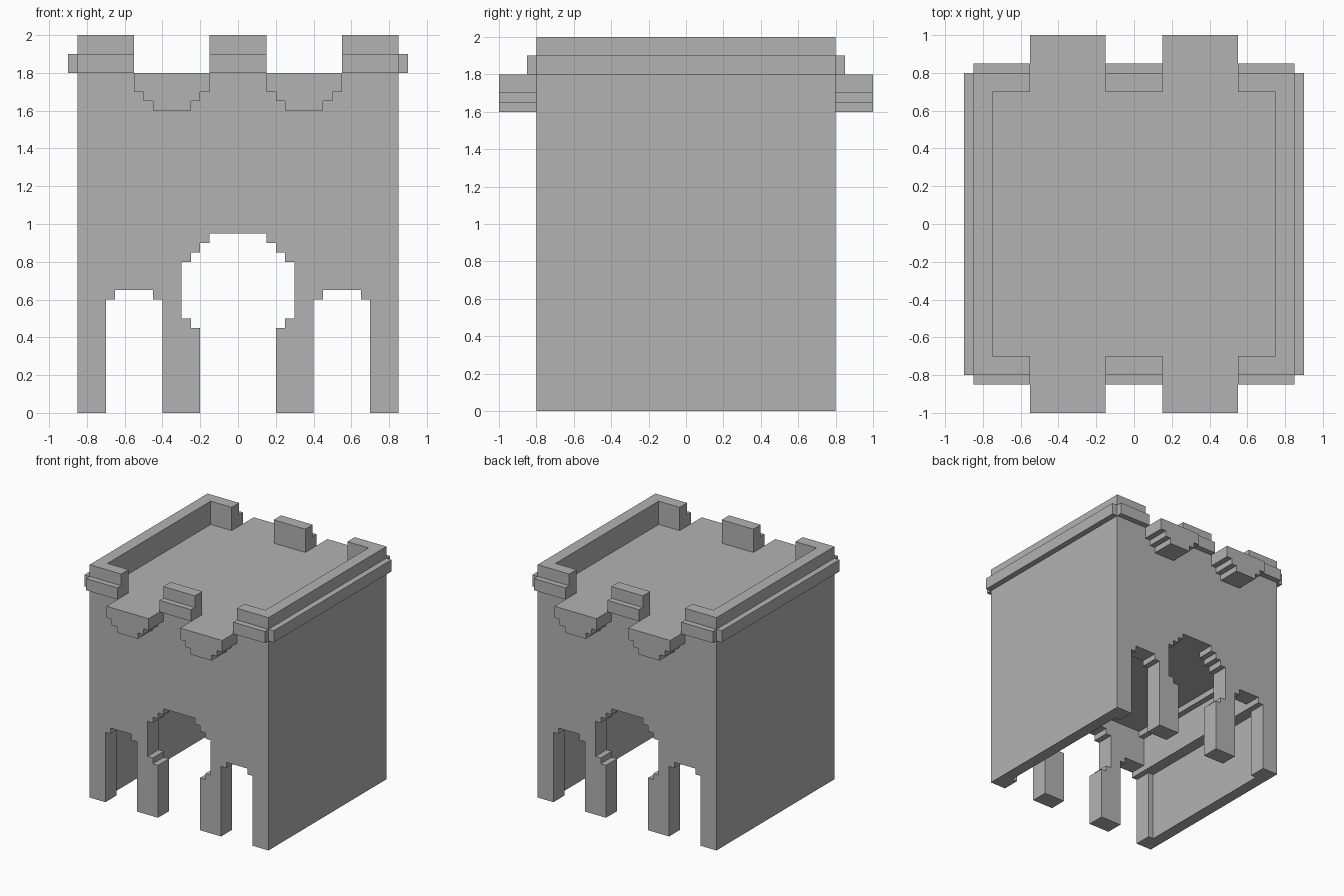
import bpy
import bmesh

if "Cube" in bpy.data.objects:
    bpy.data.objects.remove(bpy.data.objects["Cube"], do_unlink=True)

stone = bpy.data.materials.new("grey_stone")
stone.use_nodes = True
GREY = (0.45, 0.45, 0.45, 1.0)
stone.diffuse_color = GREY
stone.node_tree.nodes["Principled BSDF"].inputs["Base Color"].default_value = GREY


def extrude_profile(name, outline, y0, y1):
    """Extrude an (x, z) outline from y0 to y1."""
    bm = bmesh.new()
    face = bm.faces.new([bm.verts.new((x, y0, z)) for x, z in outline])
    moved = bmesh.ops.extrude_face_region(bm, geom=[face])["geom"]
    verts = [v for v in moved if isinstance(v, bmesh.types.BMVert)]
    bmesh.ops.translate(bm, verts=verts, vec=(0, y1 - y0, 0))
    bmesh.ops.recalc_face_normals(bm, faces=bm.faces)
    mesh = bpy.data.meshes.new(name)
    bm.to_mesh(mesh)
    bm.free()
    mesh.materials.append(stone)
    obj = bpy.data.objects.new(name, mesh)
    bpy.context.collection.objects.link(obj)
    return obj


def box(name, x0, x1, y0, y1, z0, z1):
    return extrude_profile(name, [(x0, z0), (x1, z0), (x1, z1), (x0, z1)], y0, y1)


def stepped(cx, steps):
    """Symmetric stepped outline, left side up then right side down.
    Each step is (half width, bottom, top)."""
    left = [p for w, a, b in steps for p in ((cx - w, a), (cx - w, b))]
    right = [(2 * cx - x, z) for x, z in reversed(left)]
    return left + right


W, H = 0.85, 1.8           # half width and deck height
D, INNER = 0.8, 0.65       # outer and inner half depth

# Openings of the end walls and the section of the hall
side_arch = [(0.15, 0, 0.6), (0.1, 0.6, 0.65)]
main_arch = [(0.2, 0, 0.45), (0.25, 0.45, 0.5), (0.3, 0.5, 0.8),
             (0.25, 0.8, 0.85), (0.2, 0.85, 0.9), (0.15, 0.9, 0.95)]
hall = [(0.75, 0, 0.6), (0.65, 0.6, 0.9), (0.6, 0.9, 0.95)]
frame_start, frame_end = [(-W, H), (-W, 0)], [(W, 0), (W, H)]
wall = (frame_start + stepped(-0.55, side_arch) + stepped(0, main_arch)
        + stepped(0.55, side_arch) + frame_end)

# Hall shell: side walls, stepped ceiling and roof deck
extrude_profile("hall_shell", frame_start + stepped(0, hall) + frame_end, -INNER, INNER)

spout = [(0.1, 1.6, 1.65), (0.15, 1.65, 1.7), (0.2, 1.7, H)]

for label, s in (("front", -1), ("back", 1)):
    # Arched end wall
    extrude_profile(label + "_wall", wall, s * INNER, s * D)
    # Stepped brackets level with the deck
    for side, cx in (("right", -0.35), ("left", 0.35)):
        extrude_profile(f"{label}_{side}_bracket", stepped(cx, spout), s * D, s * 1.0)
    # Battlements with their outer ledge
    for side, x0, x1 in (("right", -W, -0.55), ("middle", -0.15, 0.15), ("left", 0.55, W)):
        box(f"{label}_{side}_merlon", x0, x1, s * 0.7, s * D, H, 2.0)
        box(f"{label}_{side}_ledge", x0, x1, s * D, s * 0.85, H, 1.9)

# Side parapets with their outer ledge
for label, s in (("right", -1), ("left", 1)):
    box(label + "_parapet", s * 0.75, s * W, -0.7, 0.7, H, 2.0)
    # Return pieces of the parapet at the corners are the end merlons
    box(label + "_side_ledge", s * W, s * 0.9, -D, D, H, 1.9)
